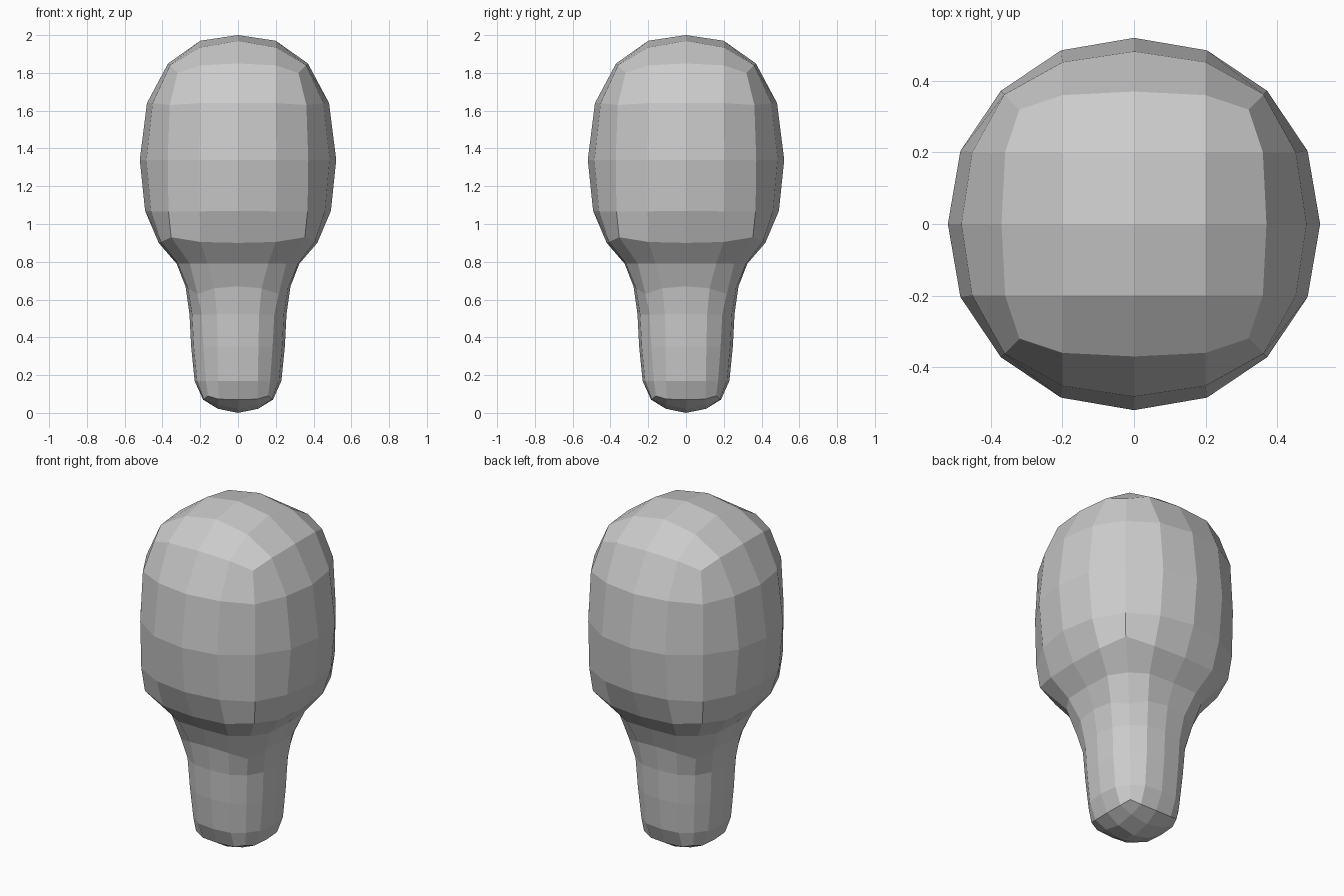
import bpy, bmesh

if "Cube" in bpy.data.objects:
    bpy.data.objects.remove(bpy.data.objects["Cube"])

# Each ring: side middle (out, z), between point (out, along, z), corner (xy, z)
RINGS = [
    (0.370, 1.85, 0.360, 0.20, 1.84, 0.320, 1.80),   # crown
    (0.482, 1.64, 0.452, 0.20, 1.64, 0.362, 1.63),
    (0.520, 1.34, 0.485, 0.204, 1.34, 0.372, 1.34),  # widest
    (0.492, 1.07, 0.460, 0.203, 1.067, 0.368, 1.065),
    (0.420, 0.90, 0.407, 0.20, 0.905, 0.354, 0.93),  # underside
    (0.325, 0.79, 0.318, 0.16, 0.79, 0.255, 0.79),   # neck
    (0.278, 0.67, 0.265, 0.125, 0.66, 0.215, 0.63),
    (0.257, 0.525, 0.243, 0.112, 0.522, 0.192, 0.52),
    (0.248, 0.35, 0.234, 0.108, 0.35, 0.183, 0.35),
    (0.230, 0.17, 0.217, 0.105, 0.17, 0.170, 0.17),
    (0.185, 0.07, 0.180, 0.103, 0.073, 0.160, 0.09), # foot
]


def ring_points(ring):
    """Sixteen points round a rounded square, starting at one side middle."""
    mid, zm, out, along, zq, cor, zc = ring
    pts = []
    for ux, uy in ((1, 0), (0, 1), (-1, 0), (0, -1)):
        for o, a, z in ((mid, 0, zm), (out, along, zq), (cor, cor, zc), (along, out, zq)):
            pts.append((o * ux - a * uy, o * uy + a * ux, z))
    return pts


def cap(bm, loop, centre_z, edge, edge_z, diag, diag_z):
    """Close a ring with a domed four by four grid."""
    c = bm.verts.new((0, 0, centre_z))
    dirs = ((1, 0), (0, 1), (-1, 0), (0, -1))
    e = [bm.verts.new((edge * x, edge * y, edge_z)) for x, y in dirs]
    d = [bm.verts.new((diag * (x - y), diag * (x + y), diag_z)) for x, y in dirs]
    for k in range(4):
        n = (k + 1) % 4
        r = [loop[(4 * k + j) % 16] for j in range(5)]
        bm.faces.new((c, e[k], d[k], e[n]))
        bm.faces.new((e[k], r[0], r[1], d[k]))
        bm.faces.new((d[k], r[1], r[2], r[3]))
        bm.faces.new((e[n], d[k], r[3], r[4]))


# Rounded head and stem as one continuous skin
bm = bmesh.new()
loops = [[bm.verts.new(p) for p in ring_points(r)] for r in RINGS]
for a, b in zip(loops, loops[1:]):
    for i in range(16):
        j = (i + 1) % 16
        bm.faces.new((a[i], b[i], b[j], a[j]))

# Domed top and blunt bottom
cap(bm, loops[0], 2.0, 0.20, 1.97, 0.20, 1.935)
cap(bm, loops[-1], 0.0, 0.107, 0.022, 0.105, 0.043)

bmesh.ops.recalc_face_normals(bm, faces=bm.faces)
mesh = bpy.data.meshes.new("head_and_stem")
bm.to_mesh(mesh)
bm.free()
bpy.context.collection.objects.link(bpy.data.objects.new("head_and_stem", mesh))
